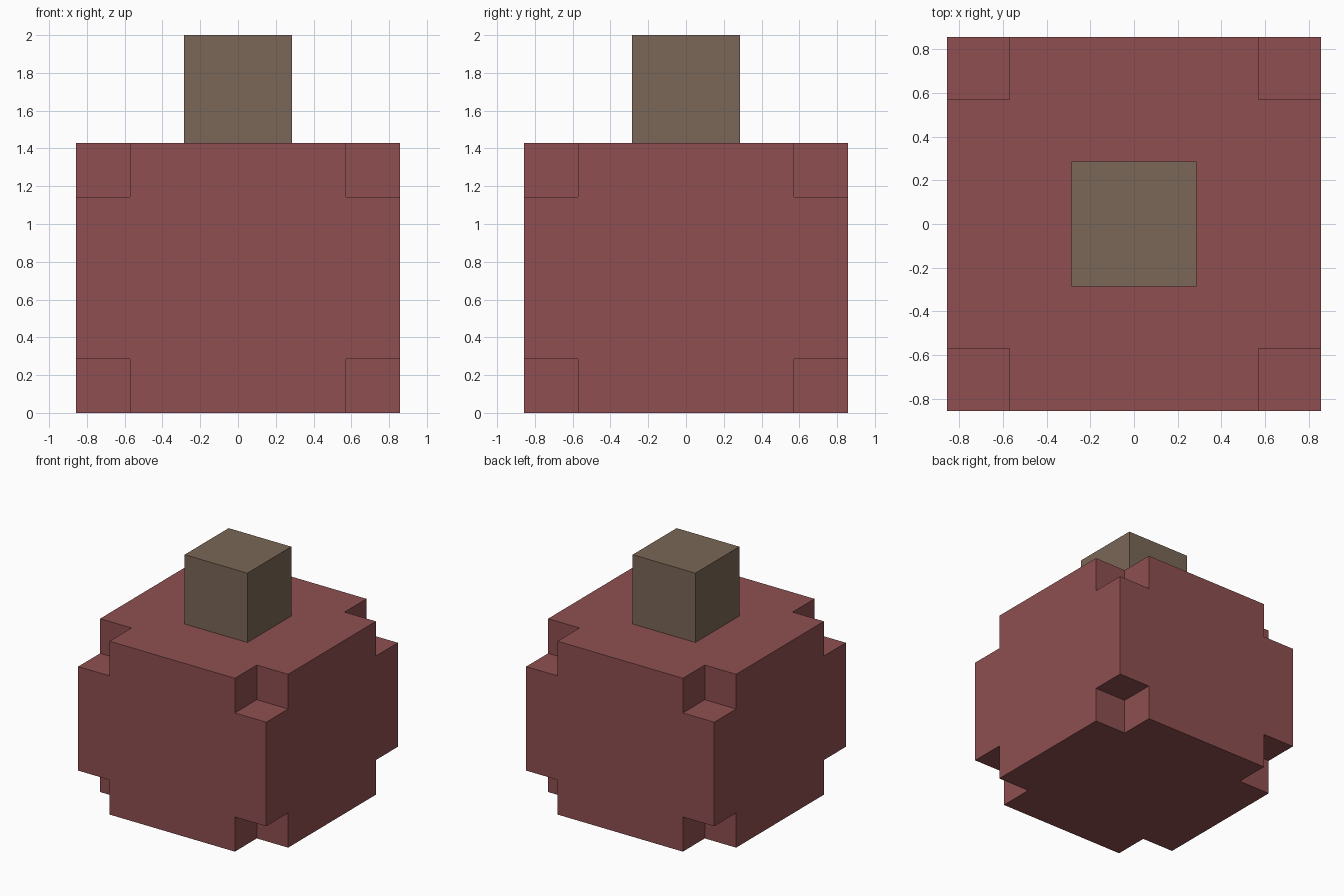
import bpy, bmesh
from itertools import product
from mathutils import Vector

if "Cube" in bpy.data.objects:
    bpy.data.objects.remove(bpy.data.objects["Cube"], do_unlink=True)

U = 2 / 7  # one block unit


def material(name, rgb):
    """Flat material from 0-255 display values."""
    lin = [((c / 255 + 0.055) / 1.055) ** 2.4 for c in rgb] + [1]
    m = bpy.data.materials.new(name)
    m.use_nodes = True
    m.diffuse_color = lin
    bsdf = m.node_tree.nodes["Principled BSDF"]
    bsdf.inputs["Base Color"].default_value = lin
    bsdf.inputs["Roughness"].default_value = 0.9
    return m


def block_shape(name, cuts, filled, mat):
    """Closed skin around the filled cells of a grid given by three cut lists."""
    bm = bmesh.new()
    cells = {c for c in product(*(range(len(k) - 1) for k in cuts)) if filled(c)}
    for cell in cells:
        for axis, side in product(range(3), (0, 1)):
            near = list(cell)
            near[axis] += 2 * side - 1
            if tuple(near) in cells:
                continue
            a, b = (axis + 1) % 3, (axis + 2) % 3
            ring = []
            for da, db in ((0, 0), (1, 0), (1, 1), (0, 1)):
                i = list(cell)
                i[axis] += side
                i[a] += da
                i[b] += db
                ring.append(bm.verts.new(Vector([cuts[k][i[k]] for k in range(3)]) * U))
            bm.faces.new(ring if side else ring[::-1])
    # weld the skin and merge flat neighbours into single faces
    bmesh.ops.remove_doubles(bm, verts=bm.verts, dist=1e-4)
    bmesh.ops.dissolve_limit(bm, angle_limit=0.01, verts=bm.verts, edges=bm.edges)
    bmesh.ops.recalc_face_normals(bm, faces=bm.faces)
    me = bpy.data.meshes.new(name)
    bm.to_mesh(me)
    bm.free()
    me.materials.append(mat)
    ob = bpy.data.objects.new(name, me)
    bpy.context.collection.objects.link(ob)
    return ob


red = material("dull red", (143, 79, 80))
brown = material("stem brown", (122, 103, 87))

# Body: 6 x 6 x 5 units with a one-unit notch at all eight corners
side = (-3, -2, 2, 3)
block_shape("fruit_body", (side, side, (0, 1, 4, 5)), lambda c: 1 in c, red)

# Stem: two-unit cube on top
block_shape("stem", ((-1, 1), (-1, 1), (5, 7)), lambda c: True, brown)
